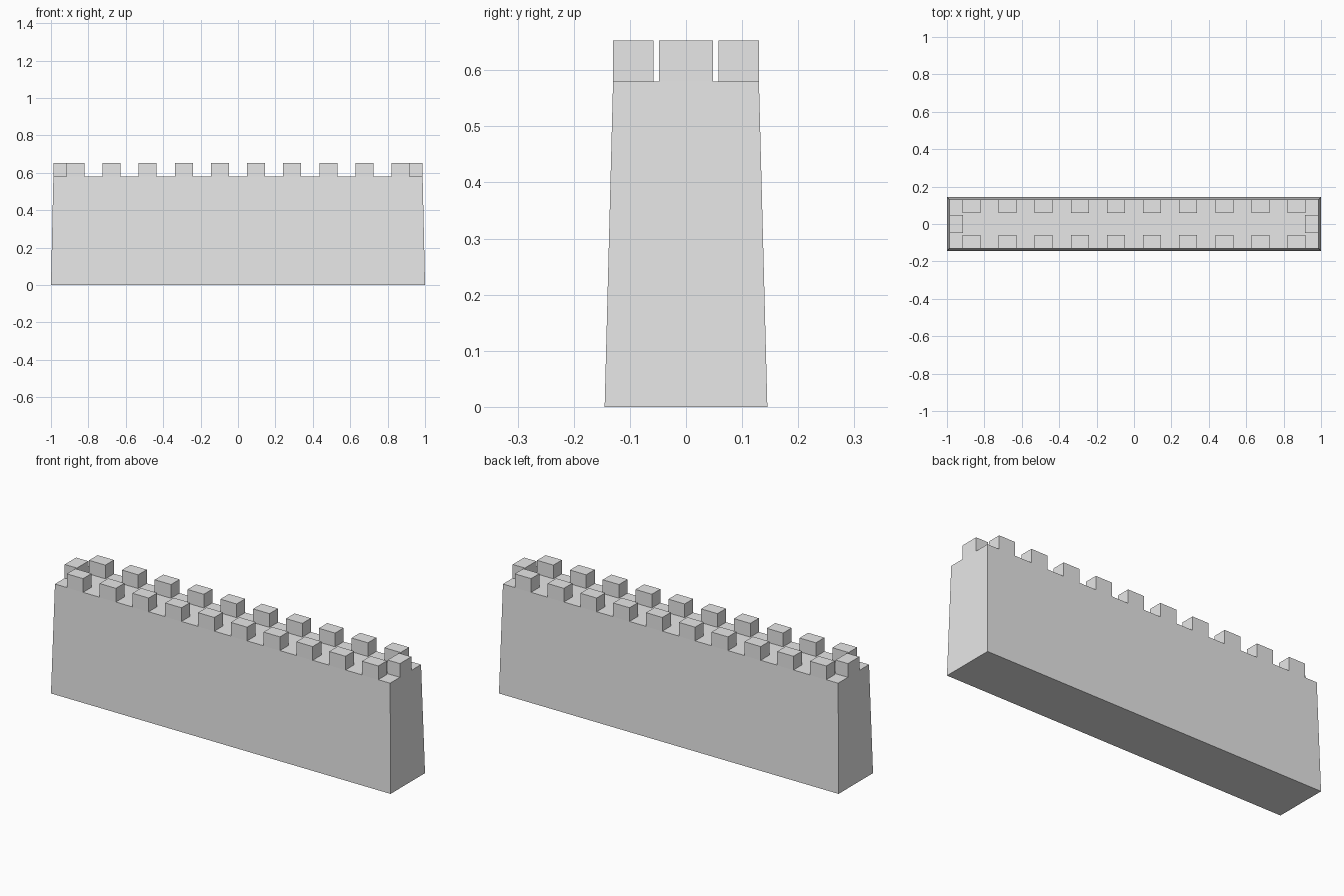
import bpy
import bmesh

if "Cube" in bpy.data.objects:
    bpy.data.objects.remove(bpy.data.objects["Cube"], do_unlink=True)

WALL_TOP, HEIGHT = 0.58, 0.653
TOP_X, TOP_Y = 0.987, 0.13      # half sizes of the walkway
BLOCK_LONG, BLOCK_DEEP = 0.096, 0.072
COUNT, PITCH = 10, 0.1932

stone = bpy.data.materials.new("grey stone")
stone.use_nodes = True
stone.diffuse_color = (0.8, 0.8, 0.8, 1)
stone.node_tree.nodes["Principled BSDF"].inputs["Base Color"].default_value = stone.diffuse_color


def box(name, center, size, bottom_size=None):
    """Box whose lower face may have its own width and depth."""
    bm = bmesh.new()
    bmesh.ops.create_cube(bm, size=1)
    for v in bm.verts:
        w, d = bottom_size if bottom_size and v.co.z < 0 else size[:2]
        v.co = (center[0] + v.co.x * w, center[1] + v.co.y * d, center[2] + v.co.z * size[2])
    mesh = bpy.data.meshes.new(name)
    bm.to_mesh(mesh)
    bm.free()
    mesh.materials.append(stone)
    obj = bpy.data.objects.new(name, mesh)
    bpy.context.collection.objects.link(obj)
    return obj


# Tapered wall body
box("wall", (0, 0, WALL_TOP / 2), (2 * TOP_X, 2 * TOP_Y, WALL_TOP), (2, 0.29))

# Battlements along both long edges and one at each end
block_z = (WALL_TOP + HEIGHT) / 2
block_h = HEIGHT - WALL_TOP
for side, label in ((-1, "front"), (1, "back")):
    for i in range(COUNT):
        x = (i - (COUNT - 1) / 2) * PITCH
        box(f"{label}_battlement_{i + 1}", (x, side * (TOP_Y - BLOCK_DEEP / 2), block_z),
            (BLOCK_LONG, BLOCK_DEEP, block_h))
for side, label in ((-1, "right"), (1, "left")):
    box(f"{label}_end_battlement", (side * (TOP_X - BLOCK_DEEP / 2), 0, block_z),
        (BLOCK_DEEP, BLOCK_LONG, block_h))
